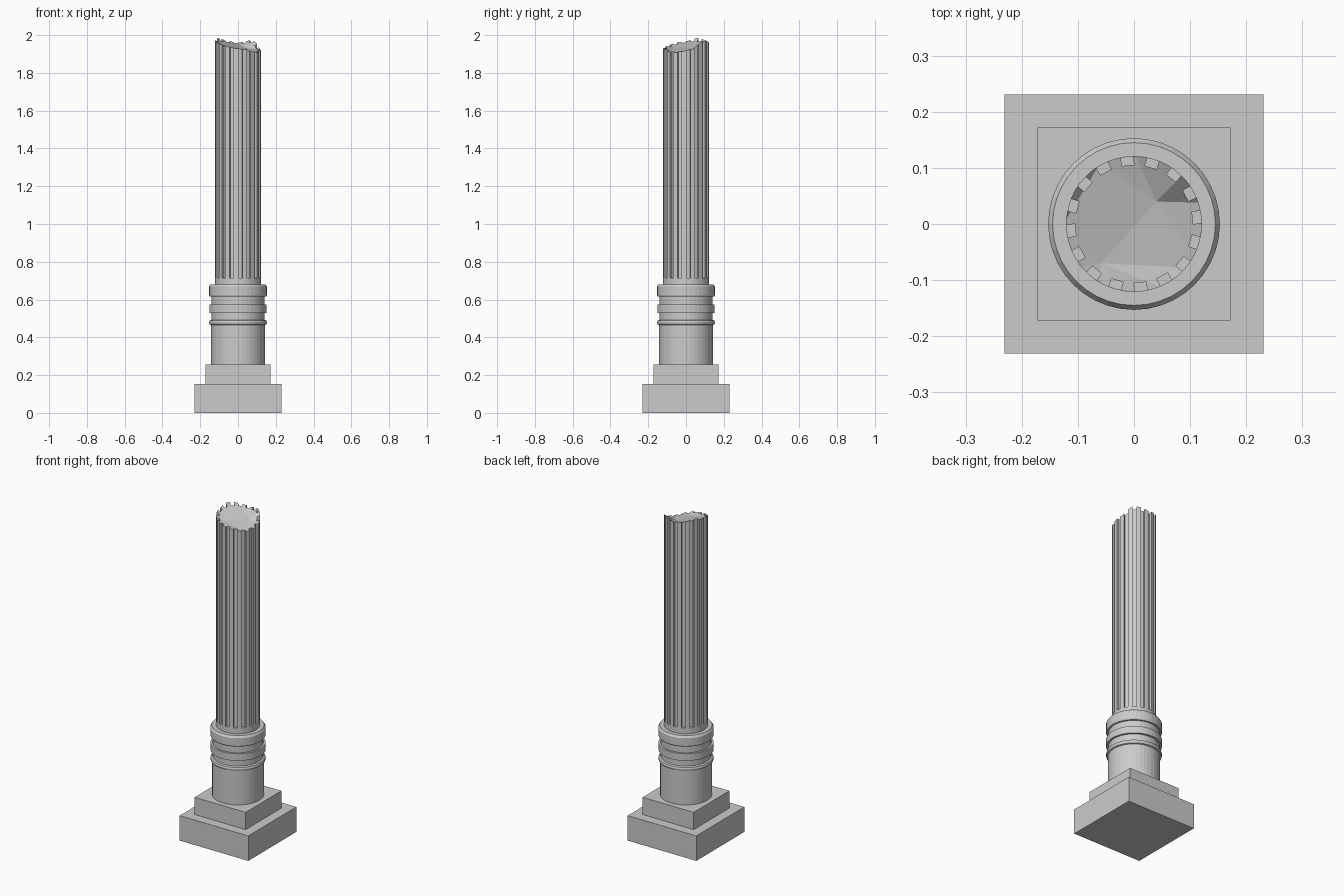
import bpy, bmesh, math
from mathutils import Vector, Matrix

if "Cube" in bpy.data.objects:
    bpy.data.objects.remove(bpy.data.objects["Cube"])

stone = bpy.data.materials.new("grey_stone")
stone.diffuse_color = (0.6, 0.6, 0.6, 1)
stone.use_nodes = True
stone.node_tree.nodes["Principled BSDF"].inputs["Base Color"].default_value = stone.diffuse_color


def finish(name, bm):
    bmesh.ops.recalc_face_normals(bm, faces=bm.faces[:])
    me = bpy.data.meshes.new(name)
    bm.to_mesh(me)
    bm.free()
    me.materials.append(stone)
    ob = bpy.data.objects.new(name, me)
    bpy.context.collection.objects.link(ob)
    return ob


def block(name, half, z0, z1):
    bm = bmesh.new()
    bmesh.ops.create_cube(bm, size=1, matrix=Matrix.Translation((0, 0, (z0 + z1) / 2))
                          @ Matrix.Diagonal((2 * half, 2 * half, z1 - z0, 1)))
    return finish(name, bm)


def lathe(name, profile, sides=40):
    """Closed solid of revolution from (radius, z) points, bottom to top."""
    bm = bmesh.new()
    rings = [[bm.verts.new((r * math.cos(math.tau * i / sides), r * math.sin(math.tau * i / sides), z))
              for i in range(sides)] for r, z in profile]
    for a, b in zip(rings, rings[1:]):
        for i in range(sides):
            j = (i + 1) % sides
            bm.faces.new((a[i], a[j], b[j], b[i]))
    bm.faces.new(rings[0][::-1])
    bm.faces.new(rings[-1])
    return finish(name, bm)


# Square plinth and step
block("plinth", 0.231, 0, 0.152)
block("plinth_step", 0.172, 0.152, 0.257)

# Round pedestal and stacked mouldings
lathe("pedestal_drum", [(0.143, 0.257), (0.143, 0.467)])
lathe("bead_moulding", [(0.143, 0.465), (0.15, 0.468), (0.153, 0.478), (0.15, 0.488), (0.143, 0.492)])
lathe("neck", [(0.14, 0.49), (0.14, 0.62)])
lathe("middle_ring", [(0.152, 0.53), (0.152, 0.573)])
lathe("top_ring", [(0.149, 0.615), (0.153, 0.622), (0.153, 0.668), (0.145, 0.68)])

# Shaft foot below the flutes
R, FLUTES, FLOOR, HW = 0.121, 16, 0.105, 0.011
Z_FLUTE = 0.715
lathe("shaft_foot", [(R, 0.68), (R, Z_FLUTE)], 48)

# Fluted shaft: a notched outline extruded upward
bm = bmesh.new()
edge = math.sqrt(R * R - HW * HW)
mid = math.pi / FLUTES
notch = [(edge, -HW), (FLOOR, -HW), (FLOOR, HW), (edge, HW), (R * math.cos(mid), R * math.sin(mid))]
outline = []
for k in range(FLUTES):
    turn = Matrix.Rotation(math.radians(6) + math.tau * k / FLUTES, 3, 'Z')
    outline += [bm.verts.new(turn @ Vector((x, y, Z_FLUTE))) for x, y in notch]
base = bm.faces.new(outline)
ext = bmesh.ops.extrude_face_region(bm, geom=[base], use_keep_orig=True)
for v in ext["geom"]:
    if isinstance(v, bmesh.types.BMVert):
        v.co.z = 2.0
shaft = finish("fluted_shaft", bm)

# Faceted cutter for the broken top: (angle, radius, height) around the rim
rim = [(15, 0.145, 1.925), (45, 0.138, 1.98), (92, 0.138, 1.965), (120, 0.123, 1.968),
       (150, 0.15, 2.02), (178, 0.123, 1.968), (215, 0.14, 1.96), (243, 0.138, 1.942),
       (270, 0.138, 1.928), (300, 0.138, 1.92), (327, 0.145, 1.902)]
bm = bmesh.new()
low, high = [], []
for a, r, z in rim:
    x, y = r * math.cos(math.radians(a)), r * math.sin(math.radians(a))
    low.append(bm.verts.new((x, y, z)))
    high.append(bm.verts.new((x, y, 2.2)))
P = bm.verts.new((0.04, 0.04, 1.93))
Q = bm.verts.new((-0.06, -0.07, 1.938))
n = len(rim)
for i in range(n):
    j = (i + 1) % n
    bm.faces.new((low[i], low[j], high[j], high[i]))
for i in (0, 1, 2, 10):
    bm.faces.new((P, low[i], low[(i + 1) % n]))
for i in (6, 7, 8, 9):
    bm.faces.new((Q, low[i], low[i + 1]))
for tri in ((low[3], low[4], low[5]), (P, low[3], low[5]), (P, low[5], Q),
            (Q, low[5], low[6]), (P, Q, low[10])):
    bm.faces.new(tri)
bm.faces.new(high)
cutter = finish("break_cutter", bm)
cutter.hide_render = True
cutter.hide_viewport = True

# Break off the top of the shaft
mod = shaft.modifiers.new("broken_top", 'BOOLEAN')
mod.operation = 'DIFFERENCE'
mod.solver = 'EXACT'
mod.object = cutter
